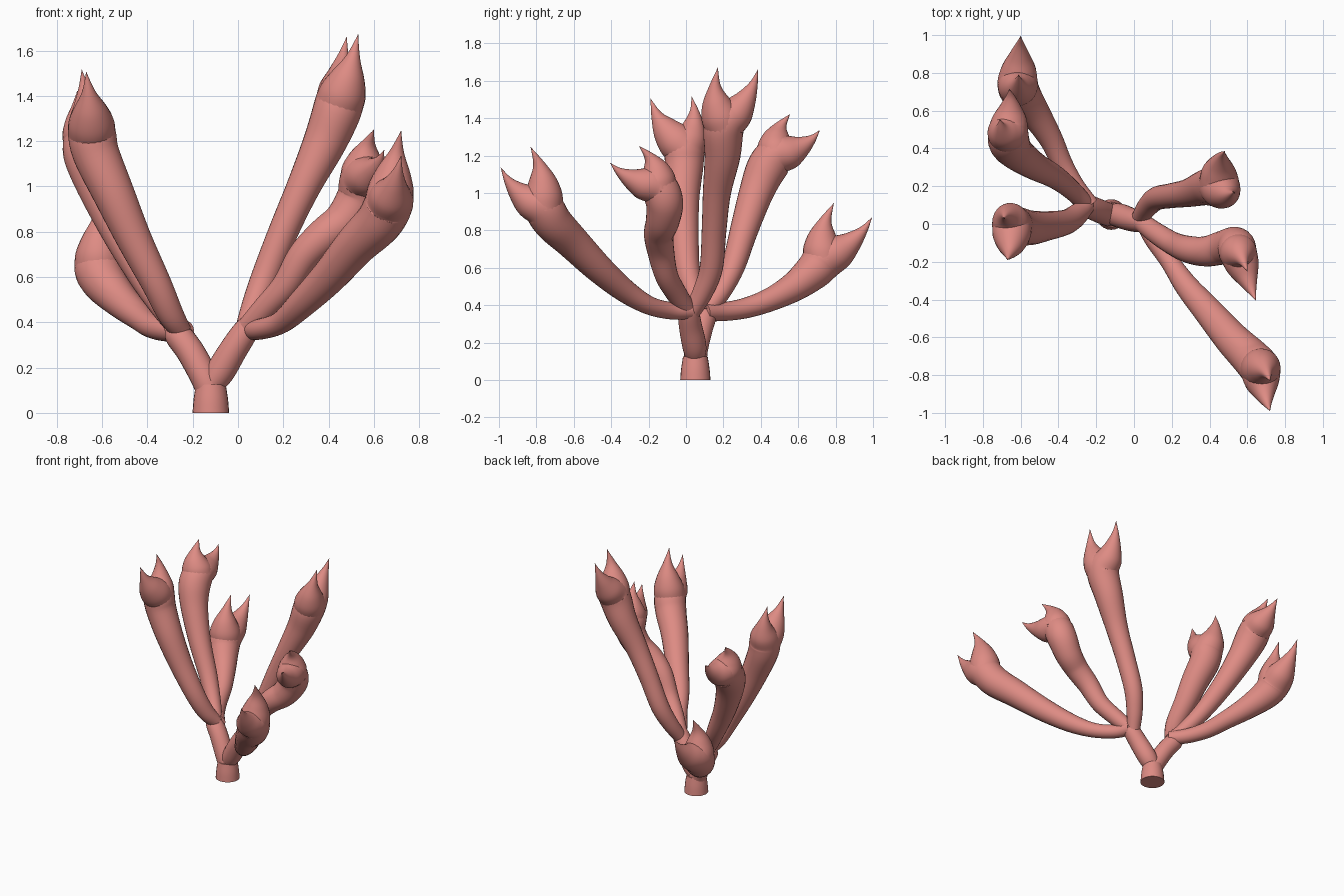
import bpy, bmesh, math
from mathutils import Vector

coral = bpy.data.materials.new("coral pink")
coral.diffuse_color = (0.73, 0.26, 0.23, 1)
SIDES = 24


def smooth_path(pts, steps=6):
    """Catmull-Rom samples through (x, y, z, radius) points."""
    p = [Vector(q) for q in pts]
    p = [2 * p[0] - p[1]] + p + [2 * p[-1] - p[-2]]
    out = []
    for i in range(1, len(p) - 2):
        a, b, c, d = p[i - 1:i + 3]
        for s in range(steps):
            t = s / steps
            out.append(0.5 * (2 * b + (c - a) * t + (2 * a - 5 * b + 4 * c - d) * t * t
                              + (3 * b - a - 3 * c + d) * t ** 3))
    return out + [p[-2]]


def tube(name, pts, steps=6):
    """Round tube of varying radius swept along a smooth path."""
    path = smooth_path(pts, steps)
    pos = [q.to_3d() for q in path]
    bm = bmesh.new()
    rings, side = [], None
    for i, c in enumerate(pos):
        tan = (pos[min(i + 1, len(pos) - 1)] - pos[max(i - 1, 0)]).normalized()
        if side is None:
            side = tan.orthogonal()
        side = (side - tan * side.dot(tan)).normalized()
        up = tan.cross(side)
        r = max(path[i][3], 0.001)
        rings.append([bm.verts.new(c + r * (math.cos(a) * side + math.sin(a) * up))
                      for a in (2 * math.pi * k / SIDES for k in range(SIDES))])
    for lo, hi in zip(rings, rings[1:]):
        for k in range(SIDES):
            j = (k + 1) % SIDES
            bm.faces.new((lo[k], lo[j], hi[j], hi[k]))
    bm.faces.new(rings[0][::-1])
    bm.faces.new(rings[-1])
    mesh = bpy.data.meshes.new(name)
    bm.to_mesh(mesh)
    bm.free()
    mesh.materials.append(coral)
    ob = bpy.data.objects.new(name, mesh)
    bpy.context.collection.objects.link(ob)
    bpy.ops.object.select_all(action='DESELECT')
    ob.select_set(True)
    bpy.context.view_layer.objects.active = ob
    bpy.ops.object.shade_smooth_by_angle(angle=math.radians(40))


def spike(end, tip, profile, rise):
    """Points from a branch end to a sharp tip, bowed upward or outward."""
    e, t, r = Vector(end[:3]), Vector(tip), end[3]
    return [(*(e.lerp(t, f) + Vector(rise) * f * (1 - f)), r * k) for f, k in profile]


OUTER = [(0.24, 0.86), (0.48, 0.53), (0.74, 0.22), (1, 0)]
INNER = [(0, 1.0), (0.2, 0.94), (0.42, 0.68), (0.68, 0.29), (1, 0)]


def branch(name, pts, outer_tip, inner_tip):
    """Swelling branch that ends in two pointed tips."""
    end = pts[-1]
    e = Vector(end[:3])
    apart = (Vector(outer_tip) - Vector(inner_tip)).normalized() * 0.12
    tube(name, pts + spike(end, outer_tip, OUTER, apart))
    tube(name + "_inner_tip", spike(end, inner_tip, INNER, -apart))


# Trunk and its two forks
tube("trunk", [(-0.12, 0.05, 0, 0.081), (-0.12, 0.05, 0.06, 0.076), (-0.12, 0.05, 0.125, 0.066)])
tube("left_fork", [(-0.12, 0.05, 0.09, 0.062), (-0.15, 0.055, 0.16, 0.062),
                   (-0.21, 0.08, 0.27, 0.062), (-0.27, 0.105, 0.35, 0.058), (-0.3, 0.11, 0.39, 0.03)])
tube("right_fork", [(-0.13, 0.05, 0.11, 0.05), (-0.08, 0.045, 0.18, 0.064),
                    (-0.02, 0.025, 0.28, 0.062), (0.04, 0.01, 0.37, 0.055), (0.08, -0.01, 0.42, 0.03)])

# Right side branches
branch("right_back_branch",
       [(0.03, 0.03, 0.36, 0.045), (0.07, 0.09, 0.47, 0.055), (0.12, 0.135, 0.6, 0.062),
        (0.2, 0.15, 0.8, 0.066), (0.29, 0.165, 1.0, 0.075), (0.385, 0.195, 1.2, 0.096),
        (0.445, 0.205, 1.36, 0.108)],
       (0.48, 0.385, 1.66), (0.53, 0.17, 1.67))
branch("right_middle_branch",
       [(0.04, 0.01, 0.37, 0.05), (0.12, -0.05, 0.46, 0.056), (0.21, -0.105, 0.56, 0.062),
        (0.29, -0.135, 0.69, 0.072), (0.38, -0.145, 0.78, 0.08), (0.47, -0.125, 0.85, 0.09),
        (0.535, -0.115, 0.95, 0.1), (0.55, -0.15, 1.03, 0.1)],
       (0.645, -0.405, 1.16), (0.6, -0.25, 1.25))
branch("right_front_branch",
       [(0.05, 0.02, 0.37, 0.046), (0.1, -0.08, 0.37, 0.046), (0.19, -0.2, 0.4, 0.05),
        (0.28, -0.33, 0.48, 0.063), (0.4, -0.47, 0.6, 0.078), (0.52, -0.61, 0.74, 0.092),
        (0.62, -0.71, 0.84, 0.104), (0.665, -0.765, 0.92, 0.107)],
       (0.72, -0.99, 1.135), (0.72, -0.83, 1.245))

# Left side branches
branch("left_back_branch",
       [(-0.23, 0.1, 0.36, 0.046), (-0.31, 0.2, 0.365, 0.05), (-0.38, 0.32, 0.385, 0.055),
        (-0.44, 0.45, 0.43, 0.063), (-0.52, 0.58, 0.5, 0.08), (-0.59, 0.68, 0.58, 0.1),
        (-0.615, 0.735, 0.64, 0.108)],
       (-0.6, 0.995, 0.87), (-0.61, 0.79, 0.945))
branch("left_middle_branch",
       [(-0.25, 0.1, 0.36, 0.045), (-0.33, 0.18, 0.46, 0.052), (-0.42, 0.25, 0.6, 0.062),
        (-0.53, 0.31, 0.8, 0.075), (-0.62, 0.375, 1.0, 0.092), (-0.66, 0.43, 1.13, 0.108),
        (-0.665, 0.485, 1.2, 0.106)],
       (-0.66, 0.715, 1.335), (-0.71, 0.555, 1.42))
branch("left_front_branch",
       [(-0.25, 0.1, 0.36, 0.045), (-0.3, 0.05, 0.44, 0.058), (-0.36, 0.01, 0.57, 0.066),
        (-0.46, -0.01, 0.77, 0.078), (-0.55, -0.02, 0.97, 0.092), (-0.625, -0.01, 1.14, 0.103),
        (-0.645, -0.005, 1.23, 0.106)],
       (-0.69, 0.03, 1.515), (-0.67, -0.19, 1.505))
